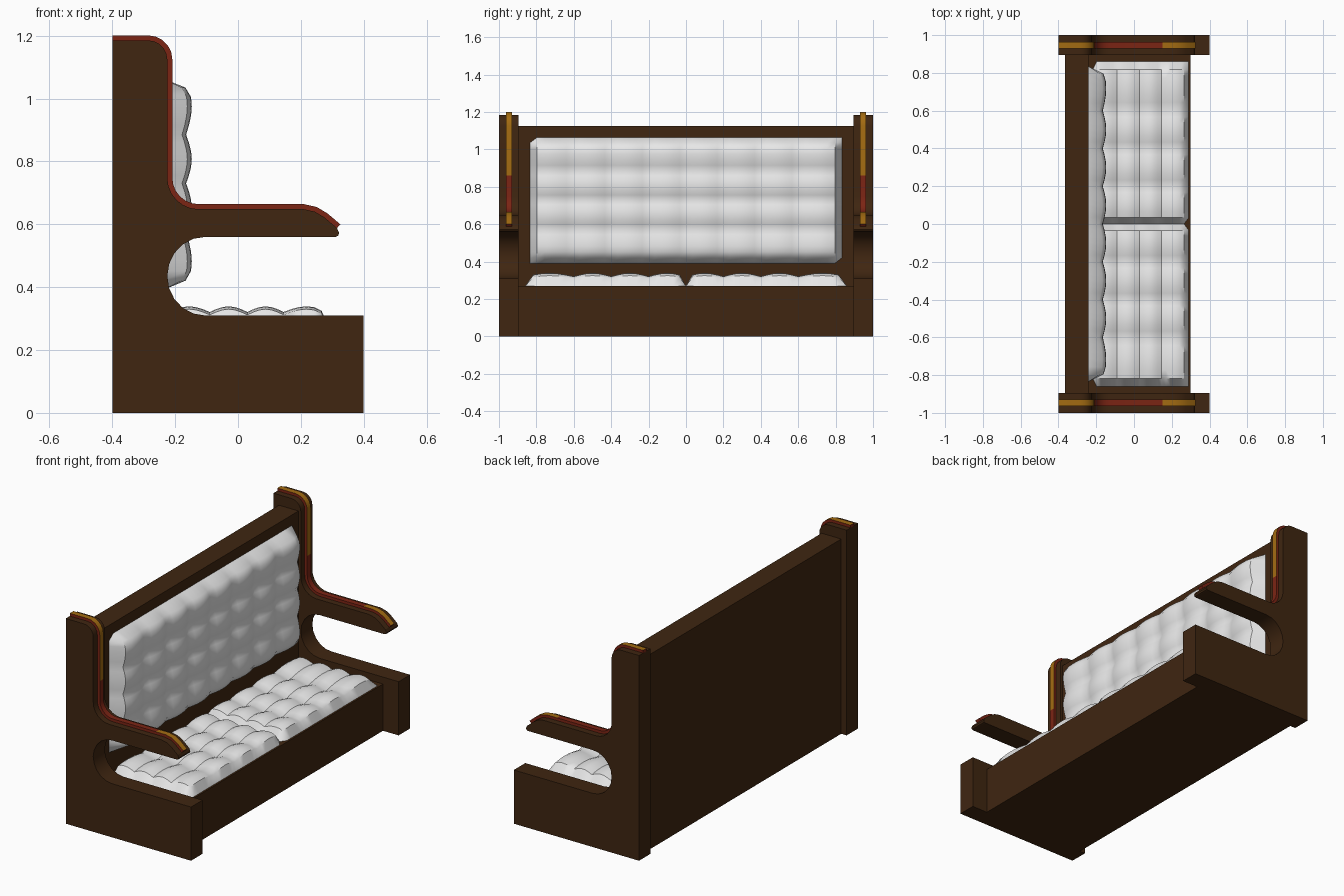
import bpy, bmesh, math
from mathutils import Vector

if "Cube" in bpy.data.objects:
    bpy.data.objects.remove(bpy.data.objects["Cube"])


def material(name, rgb):
    m = bpy.data.materials.new(name)
    m.diffuse_color = (*rgb, 1)
    m.use_nodes = True
    m.node_tree.nodes["Principled BSDF"].inputs["Base Color"].default_value = m.diffuse_color
    return m


WOOD = material("dark brown wood", (0.050, 0.019, 0.0055))
RED = material("red trim", (0.20, 0.018, 0.007))
GOLD = material("gold trim", (0.37, 0.15, 0.006))
WHITE = material("white upholstery", (0.80, 0.80, 0.80))


def finish(bm, name, mats, smooth=None):
    bmesh.ops.recalc_face_normals(bm, faces=bm.faces)
    me = bpy.data.meshes.new(name)
    bm.to_mesh(me)
    bm.free()
    ob = bpy.data.objects.new(name, me)
    bpy.context.collection.objects.link(ob)
    for m in mats:
        me.materials.append(m)
    if smooth:
        bpy.ops.object.select_all(action='DESELECT')
        ob.select_set(True)
        bpy.context.view_layer.objects.active = ob
        bpy.ops.object.shade_smooth_by_angle(angle=math.radians(smooth))
    return ob


def box(name, lo, hi, mat):
    bm = bmesh.new()
    bmesh.ops.create_cube(bm, size=1)
    for v in bm.verts:
        v.co = [l + (c + 0.5) * (h - l) for c, l, h in zip(v.co, lo, hi)]
    return finish(bm, name, [mat])


def arc(cx, cz, rx, rz, a0, a1, n):
    angs = [math.radians(a0 + (a1 - a0) * i / n) for i in range(n + 1)]
    return [(cx + rx * math.cos(a), cz + rz * math.sin(a)) for a in angs]


# upper contour of an end panel: shoulder, back post, armrest, sloping tip
contour = ([(-0.40, 1.185)]
           + arc(-0.285, 1.125, 0.06, 0.06, 90, 0, 5)
           + [(-0.225, 0.86)]
           + arc(-0.125, 0.748, 0.10, 0.10, 180, 270, 6)
           + [(0.15, 0.648), (0.21, 0.648), (0.245, 0.640),
              (0.275, 0.622), (0.315, 0.588)])
# arm tip, open hollow under the arm, base block
lower = ([(0.322, 0.572), (0.318, 0.563), (0.31, 0.56)]
         + arc(-0.105, 0.435, 0.12, 0.125, 90, 270, 10)
         + [(0.40, 0.31), (0.40, 0.0), (-0.40, 0.0)])


def end_panel(name, y0, y1):
    bm = bmesh.new()
    f = bm.faces.new([bm.verts.new((x, y0, z)) for x, z in contour + lower])
    r = bmesh.ops.extrude_face_region(bm, geom=[f])
    bmesh.ops.translate(bm, vec=(0, y1 - y0, 0),
                        verts=[v for v in r['geom'] if isinstance(v, bmesh.types.BMVert)])
    return finish(bm, name, [WOOD], 25)


def trim(name, y0, y1, t=0.016):
    bm = bmesh.new()
    pts = [Vector(p) for p in contour]
    rings = []
    for i, p in enumerate(pts):
        d = (pts[min(i + 1, len(pts) - 1)] - pts[max(i - 1, 0)]).normalized()
        q = p + Vector((-d.y, d.x)) * t
        q.x = max(q.x, -0.40)
        p = p - Vector((-d.y, d.x)) * 0.003
        rings.append([bm.verts.new((a.x, y, a.y))
                      for a, y in ((p, y0), (q, y0), (q, y1), (p, y1))])
    for a, b in zip(rings, rings[1:]):
        for k in range(4):
            f = bm.faces.new((a[k], a[(k + 1) % 4], b[(k + 1) % 4], b[k]))
            c = f.calc_center_median()
            # gold outer face on the post top and arm tip, red elsewhere
            if k == 1 and (c.z > 0.86 or c.x > 0.15):
                f.material_index = 1
    bm.faces.new(rings[0])
    bm.faces.new(rings[-1])
    return finish(bm, name, [RED, GOLD], 25)


def cushion(name, us, vs, low, puff, edge, place, n=6):
    """Tufted pad: us, vs are seam positions, place maps (u, v, h) to space."""
    def samples(s):
        out = [(a + (b - a) * i / n, math.sin(math.pi * i / n))
               for a, b in zip(s, s[1:]) for i in range(n)]
        return out + [(s[-1], 0.0)]

    def fall(x, s):
        d = min(1, min(x - s[0], s[-1] - x) / edge)
        return math.sqrt(max(0, 1 - (1 - d) ** 2))

    bm = bmesh.new()
    g = [[bm.verts.new(place(u, v, (low + puff * (su + sv)) * fall(u, us) * fall(v, vs)))
          for v, sv in samples(vs)] for u, su in samples(us)]
    for a, b in zip(g, g[1:]):
        for i in range(len(a) - 1):
            bm.faces.new((a[i], a[i + 1], b[i + 1], b[i]))
    # flat underside closes the pad
    rim = ([r[0] for r in g] + g[-1][1:] + [r[-1] for r in reversed(g[:-1])]
           + list(reversed(g[0][1:-1])))
    bm.faces.new(rim)
    return finish(bm, name, [WHITE], 40)


# wooden frame
box("back_board", (-0.365, -0.90, 0.0), (-0.24, 0.90, 1.125), WOOD)
box("seat_base", (-0.30, -0.90, 0.0), (0.30, 0.90, 0.27), WOOD)

# end panels, trims and the two seat pads, left and right
for side, s in (("right", 1), ("left", -1)):
    end_panel("end_panel_" + side, s * 0.895, s * 1.0)
    trim("arm_trim_" + side, s * 0.93, s * 0.963)
    cushion("seat_cushion_" + side, [-0.22, -0.09, 0.03, 0.145, 0.29],
            [0.0, 0.2, 0.4, 0.6, 0.86], 0.034, 0.018, 0.04,
            lambda u, v, h, s=s: (u, s * v, 0.269 + h))

# tufted back pad
cushion("back_cushion", [-0.835, -0.6, -0.4, -0.2, 0.0, 0.2, 0.4, 0.6, 0.835],
        [0.39, 0.575, 0.73, 0.885, 1.065], 0.058, 0.018, 0.06,
        lambda u, v, h: (-0.241 + h, u, v))
